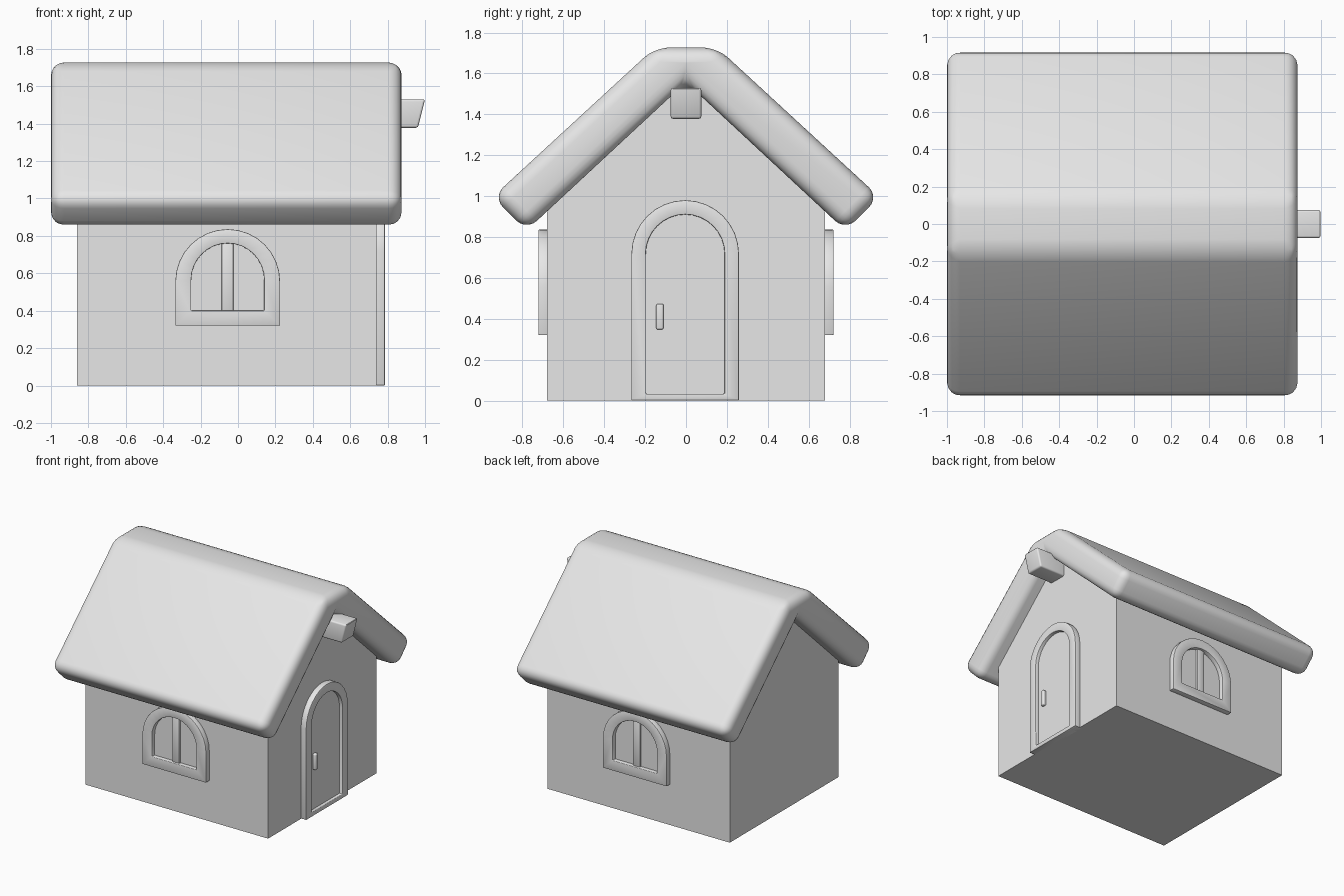
import bpy, bmesh, math
from mathutils import Vector

if "Cube" in bpy.data.objects:
    bpy.data.objects.remove(bpy.data.objects["Cube"], do_unlink=True)

grey = bpy.data.materials.new("light_grey")
grey.use_nodes = True
grey.diffuse_color = (0.8, 0.8, 0.8, 1)
grey.node_tree.nodes["Principled BSDF"].inputs["Base Color"].default_value = (0.8, 0.8, 0.8, 1)

WALL_X, WALL_Y = 0.74, 0.68

# Wall frames: (across, up, outward) to world
FACES = {
    "right": lambda u, w, d: Vector((WALL_X + d, u, w)),
    "front": lambda u, w, d: Vector((u, -WALL_Y - d, w)),
    "back": lambda u, w, d: Vector((u, WALL_Y + d, w)),
}


def finish(name, bm, bevel=0, segments=2, angle=35):
    bmesh.ops.recalc_face_normals(bm, faces=bm.faces)
    if bevel:
        sharp = [e for e in bm.edges if e.calc_face_angle(0) > math.radians(30)]
        bmesh.ops.bevel(bm, geom=sharp, offset=bevel, segments=segments,
                        profile=0.5, affect='EDGES', clamp_overlap=True)
    mesh = bpy.data.meshes.new(name)
    bm.to_mesh(mesh)
    bm.free()
    mesh.materials.append(grey)
    obj = bpy.data.objects.new(name, mesh)
    bpy.context.collection.objects.link(obj)
    bpy.ops.object.select_all(action='DESELECT')
    obj.select_set(True)
    bpy.context.view_layer.objects.active = obj
    bpy.ops.object.shade_smooth_by_angle(angle=math.radians(angle))
    return obj


def prism(name, loop_a, loop_b, **kw):
    """Solid between two matching outlines."""
    bm = bmesh.new()
    a = [bm.verts.new(p) for p in loop_a]
    b = [bm.verts.new(p) for p in loop_b]
    bm.faces.new(a)
    bm.faces.new(b)
    for i in range(len(a)):
        j = (i + 1) % len(a)
        bm.faces.new((a[i], a[j], b[j], b[i]))
    return finish(name, bm, **kw)


def arch(cu, half, bottom, spring, steps=16):
    """Outline of a round-topped opening."""
    pts = [(cu - half, bottom), (cu + half, bottom)]
    for i in range(steps + 1):
        t = math.pi * i / steps
        pts.append((cu + half * math.cos(t), spring + half * math.sin(t)))
    return pts


def ring(name, place, outer, inner, d0, d1):
    """Frame between an outer and an inner outline."""
    bm = bmesh.new()
    loops = [[bm.verts.new(place(u, w, d)) for u, w in pts]
             for pts, d in ((outer, d0), (outer, d1), (inner, d1), (inner, d0))]
    n = len(outer)
    for k in range(4):
        p, q = loops[k], loops[(k + 1) % 4]
        for i in range(n):
            j = (i + 1) % n
            bm.faces.new((p[i], p[j], q[j], q[i]))
    return finish(name, bm, bevel=0.005, segments=2)


def plate(name, place, pts, d0, d1, **kw):
    return prism(name, [place(u, w, d0) for u, w in pts],
                 [place(u, w, d1) for u, w in pts], **kw)


def rect(u0, u1, w0, w1):
    return [(u0, w0), (u1, w0), (u1, w1), (u0, w1)]


def along_x(name, pts, x0, x1, **kw):
    return prism(name, [(x0, y, z) for y, z in pts],
                 [(x1, y, z) for y, z in pts], **kw)


# House body with gable ends
along_x("house_body", [(-WALL_Y, 0), (WALL_Y, 0), (WALL_Y, 0.98), (0, 1.61), (-WALL_Y, 0.98)],
        -0.86, WALL_X)

# Thick rounded roof
half = [(0.152, 1.727), (0.946, 0.996), (0.781, 0.831)]
roof = half + [(0, 1.557)] + [(-y, z) for y, z in reversed(half)]
along_x("roof", roof, -1.0, 0.875, bevel=0.07, segments=5, angle=60)

# Ridge beam with a slanted end
beam = rect(-0.075, 0.075, 1.378, 1.53)
prism("ridge_beam", [(0.6, y, z) for y, z in beam],
      [(1.0 if z > 1.45 else 0.962, y, z) for y, z in beam], bevel=0.012, segments=3)

# Door
place = FACES["right"]
door_inner = arch(-0.004, 0.193, 0.033, 0.717)
ring("door_frame", place, arch(-0.004, 0.263, 0, 0.717), door_inner, -0.02, 0.045)
plate("door_panel", place, door_inner, -0.02, 0.018)
plate("door_handle", place, rect(-0.146, -0.11, 0.347, 0.473), 0.01, 0.043,
      bevel=0.009, segments=3)

# Windows on the two long walls
for side in ("front", "back"):
    place = FACES[side]
    opening = arch(-0.055, 0.195, 0.4, 0.565)
    ring(side + "_window_frame", place, arch(-0.055, 0.28, 0.32, 0.556), opening, -0.02, 0.042)
    plate(side + "_window_pane", place, opening, -0.02, 0.006)
    plate(side + "_window_bar", place, rect(-0.087, -0.025, 0.395, 0.765), 0, 0.022,
          bevel=0.004, segments=2)
